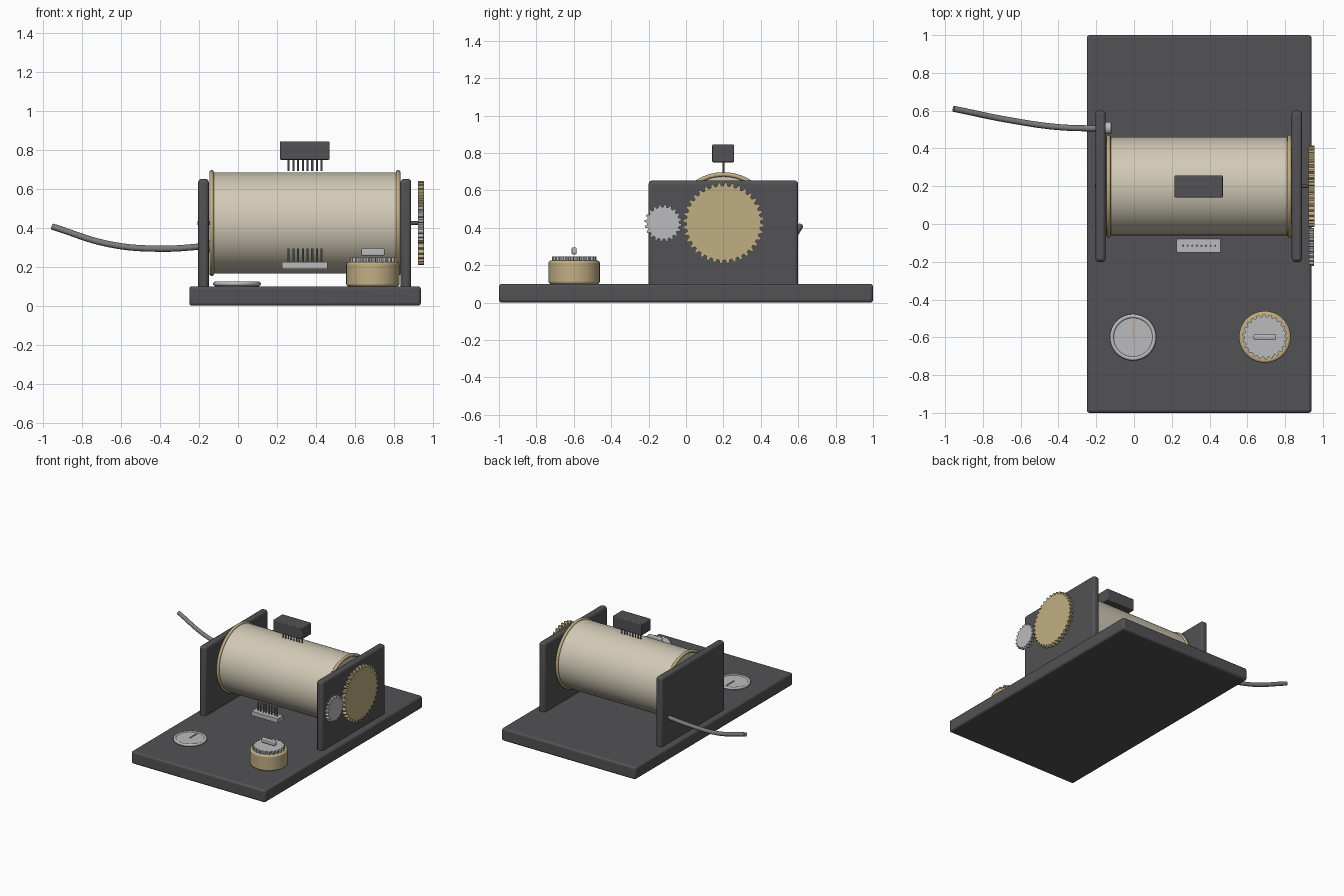
import bpy, bmesh, math
from math import pi, cos, sin
from mathutils import Matrix

if "Cube" in bpy.data.objects:
    bpy.data.objects.remove(bpy.data.objects["Cube"])


def material(name, rgb, metallic=0.0):
    m = bpy.data.materials.new(name)
    m.use_nodes = True
    m.diffuse_color = (*rgb, 1)
    m.node_tree.nodes["Principled BSDF"].inputs["Base Color"].default_value = (*rgb, 1)
    return m


DARK = material("charcoal", (0.085, 0.083, 0.087))
CREAM = material("cream", (0.64, 0.59, 0.47))
BRASS = material("brass", (0.53, 0.42, 0.23))
SILVER = material("silver", (0.50, 0.50, 0.51))
STEEL = material("steel grey", (0.20, 0.20, 0.20))


def bevel(ob, width, segments=3):
    mod = ob.modifiers.new("soft edges", 'BEVEL')
    mod.width, mod.segments, mod.limit_method = width, segments, 'ANGLE'


def finish(ob, name, mat, smooth=True):
    ob.name = ob.data.name = name
    ob.data.materials.append(mat)
    if smooth:
        bpy.ops.object.select_all(action='DESELECT')
        ob.select_set(True)
        bpy.context.view_layer.objects.active = ob
        bpy.ops.object.shade_smooth_by_angle(angle=math.radians(35))
    return ob


def box(name, mat, lo, hi, soft=0.0):
    """Box between two corners."""
    mid = [(a + b) / 2 for a, b in zip(lo, hi)]
    bpy.ops.mesh.primitive_cube_add(size=1, location=mid)
    ob = bpy.context.object
    ob.data.transform(Matrix.Diagonal([b - a for a, b in zip(lo, hi)] + [1]))
    if soft:
        bevel(ob, soft)
    return finish(ob, name, mat, soft > 0)


def cylinder(name, mat, centre, radius, depth, along_x=False, soft=0.0, sides=64):
    bpy.ops.mesh.primitive_cylinder_add(vertices=sides, radius=radius, depth=depth, location=centre)
    ob = bpy.context.object
    if along_x:
        ob.data.transform(Matrix.Rotation(pi / 2, 4, 'Y'))
    if soft:
        bevel(ob, soft)
    return finish(ob, name, mat)


def ring(name, mat, centre, major, minor, along_x=False):
    bpy.ops.mesh.primitive_torus_add(major_radius=major, minor_radius=minor,
                                     major_segments=72, minor_segments=12, location=centre)
    ob = bpy.context.object
    if along_x:
        ob.data.transform(Matrix.Rotation(pi / 2, 4, 'Y'))
    return finish(ob, name, mat)


def gear(name, mat, centre, tip, root, teeth, depth, along_x=False):
    """Toothed outline extruded to a disc."""
    bm = bmesh.new()
    outline = []
    for i in range(teeth):
        for part, r in ((0, root), (0.3, root), (0.5, tip), (0.8, tip)):
            a = 2 * pi * (i + part) / teeth
            outline.append(bm.verts.new((r * cos(a), r * sin(a), -depth / 2)))
    face = bm.faces.new(outline)
    top = bmesh.ops.extrude_face_region(bm, geom=[face])["geom"]
    bmesh.ops.translate(bm, vec=(0, 0, depth),
                        verts=[v for v in top if isinstance(v, bmesh.types.BMVert)])
    bmesh.ops.recalc_face_normals(bm, faces=bm.faces)
    if along_x:
        bmesh.ops.rotate(bm, verts=bm.verts, matrix=Matrix.Rotation(pi / 2, 3, 'Y'))
    me = bpy.data.meshes.new(name)
    bm.to_mesh(me)
    bm.free()
    ob = bpy.data.objects.new(name, me)
    ob.location = centre
    bpy.context.collection.objects.link(ob)
    return finish(ob, name, mat, False)


def pin_row(name, y, z_low, z_high):
    """Eight thin upright pins."""
    for i in range(8):
        x = 0.26 + i * 0.0243
        cylinder(f"{name}_{i + 1}", STEEL, (x, y, (z_low + z_high) / 2), 0.0055,
                 z_high - z_low, sides=10)


# Base and the two upright end plates
box("base_plate", DARK, (-0.25, -1, 0), (0.94, 1, 0.1), 0.015)
for side, x in (("right", -0.205), ("left", 0.835)):
    box(f"{side}_end_plate", DARK, (x, -0.2, 0.08), (x + 0.055, 0.6, 0.652), 0.018)

# Drum with its rims and axle
AXIS_Y, AXIS_Z = 0.2, 0.425
cylinder("drum", CREAM, (0.345, AXIS_Y, AXIS_Z), 0.26, 0.95, True, sides=96)
for side, x in (("right", -0.135), ("left", 0.823)):
    ring(f"{side}_drum_rim", BRASS, (x, AXIS_Y, AXIS_Z), 0.26, 0.012, True)
cylinder("drum_axle", DARK, (0.36, AXIS_Y, AXIS_Z), 0.01, 1.134, True, sides=16)

# Gear pair outside the left end plate
gear("large_gear", BRASS, (0.94, AXIS_Y, AXIS_Z), 0.217, 0.198, 36, 0.03, True)
gear("small_gear", SILVER, (0.94, -0.122, AXIS_Z), 0.1, 0.086, 20, 0.028, True)

# Pin head above the drum and comb in front of it
box("upper_pin_block", DARK, (0.215, 0.14, 0.75), (0.47, 0.257, 0.845), 0.006)
pin_row("upper_pin", 0.2, 0.692, 0.76)
box("comb_block", SILVER, (0.225, -0.152, 0.188), (0.46, -0.078, 0.225), 0.003)
pin_row("comb_pin", -0.115, 0.215, 0.295)

# Round dial with needle
cylinder("dial_face", SILVER, (-0.005, -0.6, 0.108), 0.112, 0.02)
ring("dial_rim", SILVER, (-0.005, -0.6, 0.113), 0.112, 0.011)
box("dial_needle", BRASS, (-0.009, -0.605, 0.116), (-0.001, -0.51, 0.123))

# Winding knob with toothed cap and grip
KX, KY = 0.693, -0.598
cylinder("knob_body", BRASS, (KX, KY, 0.162), 0.137, 0.125, soft=0.012)
gear("knob_cap", SILVER, (KX, KY, 0.235), 0.119, 0.107, 22, 0.024)
box("knob_grip", SILVER, (KX - 0.06, KY - 0.013, 0.258), (KX + 0.06, KY + 0.013, 0.295), 0.006)

# Cable running out through the right end plate, with its socket
path = [(-0.955, 0.61, 0.407), (-0.66, 0.55, 0.316), (-0.4, 0.513, 0.293), (-0.14, 0.505, 0.308)]
curve = bpy.data.curves.new("cable", 'CURVE')
curve.dimensions = '3D'
curve.bevel_depth, curve.bevel_resolution = 0.016, 4
curve.use_fill_caps = True
spline = curve.splines.new('BEZIER')
spline.bezier_points.add(len(path) - 1)
for point, co in zip(spline.bezier_points, path):
    point.co = co
    point.handle_left_type = point.handle_right_type = 'AUTO'
cable = bpy.data.objects.new("cable", curve)
bpy.context.collection.objects.link(cable)
curve.materials.append(STEEL)
cylinder("cable_socket", SILVER, (-0.145, 0.508, 0.305), 0.032, 0.05, True, 0.004, 24)
